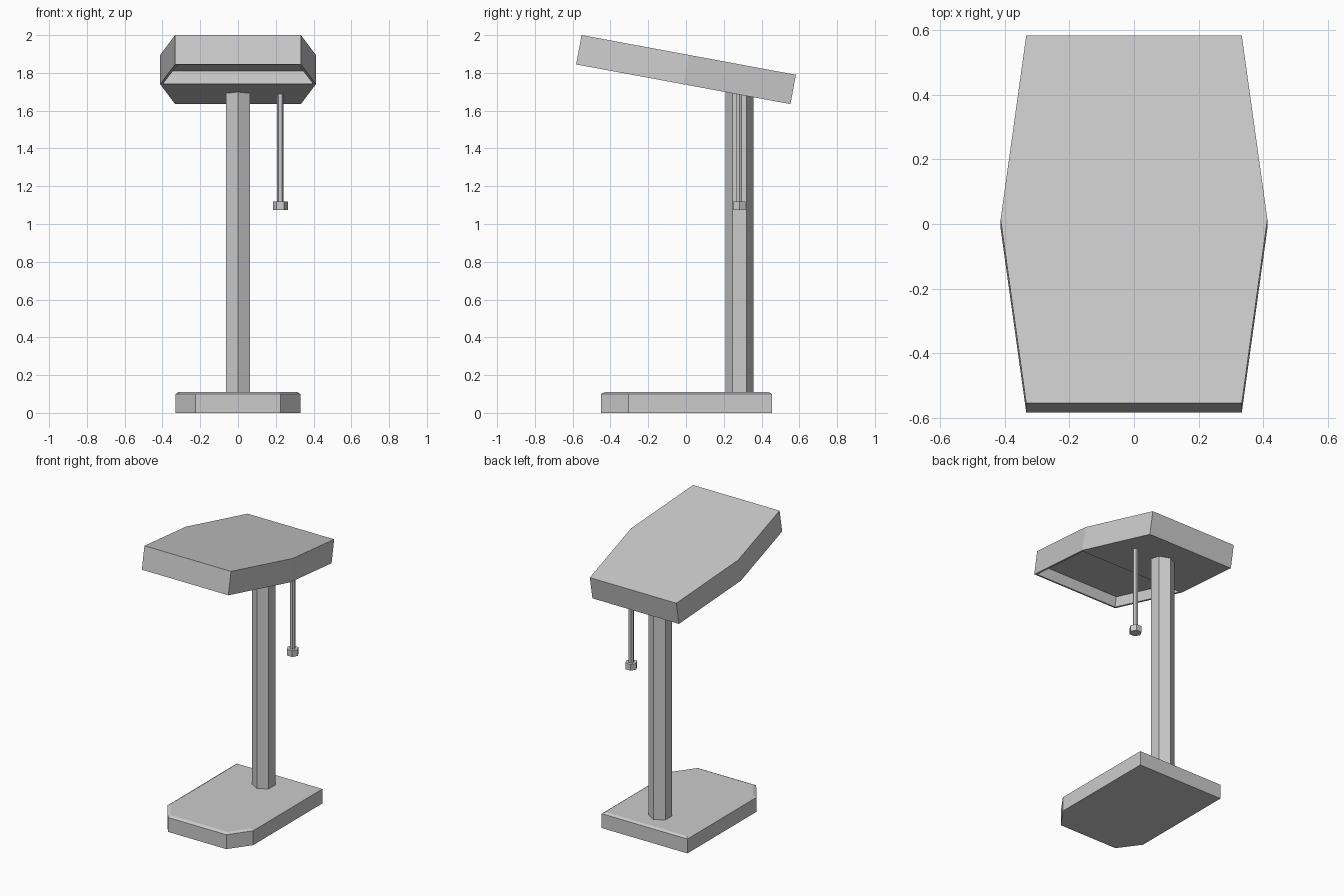
import bpy, bmesh, math
from mathutils import Matrix

cube = bpy.data.objects.get("Cube")
if cube:
    bpy.data.objects.remove(cube, do_unlink=True)

# One plain grey for the whole lamp
grey = bpy.data.materials.new("light_grey")
grey.use_nodes = True
grey.diffuse_color = (0.6, 0.6, 0.6, 1)
grey.node_tree.nodes["Principled BSDF"].inputs["Base Color"].default_value = (0.6, 0.6, 0.6, 1)


def finish(bm, name):
    bmesh.ops.recalc_face_normals(bm, faces=bm.faces[:])
    mesh = bpy.data.meshes.new(name)
    bm.to_mesh(mesh)
    bm.free()
    mesh.materials.append(grey)
    obj = bpy.data.objects.new(name, mesh)
    bpy.context.collection.objects.link(obj)
    return obj


def prism(outline, z0, z1):
    """Closed vertical prism from an outline; returns bmesh and its top face."""
    bm = bmesh.new()
    low = [bm.verts.new((x, y, z0)) for x, y in outline]
    high = [bm.verts.new((x, y, z1)) for x, y in outline]
    bm.faces.new(low[::-1])
    top = bm.faces.new(high)
    n = len(outline)
    for i in range(n):
        j = (i + 1) % n
        bm.faces.new((low[i], low[j], high[j], high[i]))
    bm.normal_update()
    return bm, top


def hexagon(x, y, radius, turn=0):
    return [(x + radius * math.cos(math.radians(60 * i + turn)),
             y + radius * math.sin(math.radians(60 * i + turn))) for i in range(6)]


def mirrored(half):
    """Complete a right-hand outline with its mirror image."""
    return half + [(-x, y) for x, y in reversed(half)]


# Base slab with clipped front corners and a shallow sloped top edge
bm, top = prism(mirrored([(0.225, -0.45), (0.33, -0.305), (0.33, 0.455)]), 0, 0.1)
bmesh.ops.inset_region(bm, faces=[top], thickness=0.022, depth=0.01)
finish(bm, "base")

# Hexagonal post, reaching into the shade
bm, top = prism(hexagon(0, 0.2825, 0.0745, 30), 0.105, 1.72)
finish(bm, "post")

# Pull rod and its knob
bm, top = prism(hexagon(0.224, 0.282, 0.018), 1.115, 1.72)
finish(bm, "pull_rod")
bm, top = prism(hexagon(0.224, 0.282, 0.0395), 1.075, 1.118)
finish(bm, "pull_knob")

# Six-sided shade, its front half hollowed from below
bm, top = prism(mirrored([(0.333, -0.577), (0.412, 0), (0.333, 0.577)]), -0.079, 0.079)
bottom = min(bm.faces, key=lambda f: f.calc_center_median().z)
middle = [v for v in bottom.verts if abs(v.co.y) < 0.01]
bmesh.utils.face_split(bottom, middle[0], middle[1])
bm.normal_update()
front_half = min((f for f in bm.faces if f.normal.z < -0.9),
                 key=lambda f: f.calc_center_median().y)
bmesh.ops.inset_region(bm, faces=[front_half], thickness=0.02)
rim = bmesh.ops.extrude_face_region(bm, geom=[front_half])
bmesh.ops.translate(bm, vec=(0, 0, 0.07),
                    verts=[v for v in rim["geom"] if isinstance(v, bmesh.types.BMVert)])
if front_half.is_valid:
    bmesh.ops.delete(bm, geom=[front_half], context="FACES_ONLY")
shade = finish(bm, "shade")
shade.matrix_world = Matrix.Translation((0, 0, 1.8175)) @ Matrix.Rotation(math.radians(-10.5), 4, "X")
